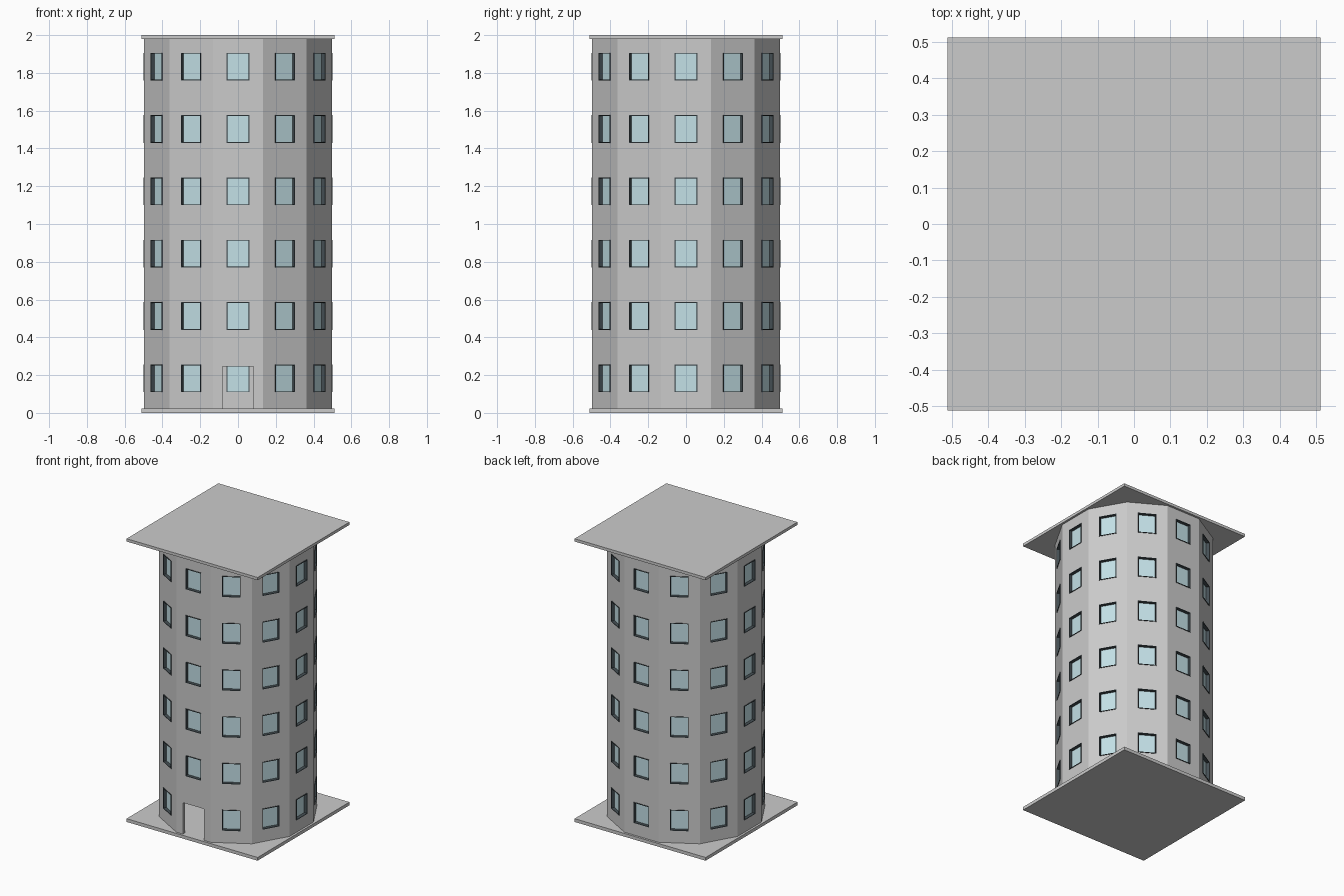
import bpy, bmesh
from math import pi, tan
from mathutils import Matrix, Vector

if "Cube" in bpy.data.objects:
    bpy.data.objects.remove(bpy.data.objects["Cube"])

SIDES, AP = 12, 0.497            # facets, distance from axis to facet
HALF = AP * tan(pi / SIDES)      # half facet width
Z0, Z1 = 0.023, 1.98             # wall bottom and top
WALL = 0.024                     # wall thickness
WIN_W, WIN_H = 0.06, 0.146       # window half width, height
DOOR_W, DOOR_TOP = 0.083, 0.245
sills = [0.11 + 0.33 * i for i in range(6)]
turns = [Matrix.Rotation(2 * pi * k / SIDES, 4, 'Z') for k in range(SIDES)]


def material(name, rgb):
    m = bpy.data.materials.new(name)
    m.diffuse_color = (*rgb, 1)
    m.use_nodes = True
    m.node_tree.nodes["Principled BSDF"].inputs["Base Color"].default_value = m.diffuse_color
    return m


def add_box(bm, lo, hi, mat=Matrix()):
    lo, hi = Vector(lo), Vector(hi)
    size = Matrix.Diagonal((*(hi - lo), 1))
    bmesh.ops.create_cube(bm, size=1, matrix=mat @ Matrix.Translation((lo + hi) / 2) @ size)


def finish(bm, name, mat=None):
    me = bpy.data.meshes.new(name)
    bm.to_mesh(me)
    bm.free()
    ob = bpy.data.objects.new(name, me)
    bpy.context.collection.objects.link(ob)
    if mat:
        me.materials.append(mat)
    return ob


# Square base and roof slabs
for name, lo, hi in (("base_slab", 0, Z0), ("roof_slab", Z1, 2.0)):
    bm = bmesh.new()
    add_box(bm, (-0.512, -0.512, lo), (0.512, 0.512, hi))
    finish(bm, name)

# Hollow twelve-sided wall with window openings and a front doorway
us = [-HALF, -DOOR_W, -WIN_W, WIN_W, DOOR_W, HALF]
zs = sorted([Z0, DOOR_TOP, Z1] + sills + [s + WIN_H for s in sills])
bm = bmesh.new()
for k, turn in enumerate(turns):
    for u0, u1 in zip(us, us[1:]):
        for z0, z1 in zip(zs, zs[1:]):
            u, z = abs(u0 + u1) / 2, (z0 + z1) / 2
            row = next((i for i, s in enumerate(sills) if s < z < s + WIN_H), None)
            window = u < WIN_W and row is not None and (k, row) != (0, 0)
            door = k == 0 and u < DOOR_W and z < DOOR_TOP
            if not (window or door):
                pts = ((u0, z0), (u1, z0), (u1, z1), (u0, z1))
                bm.faces.new([bm.verts.new(turn @ Vector((a, -AP, b))) for a, b in pts])
bmesh.ops.remove_doubles(bm, verts=bm.verts, dist=1e-4)
wall = finish(bm, "tower_wall")
solid = wall.modifiers.new("thickness", 'SOLIDIFY')
solid.thickness, solid.offset, solid.use_even_offset = WALL, -1, True

# Dark window frames and recessed glass panes
frames, panes = bmesh.new(), bmesh.new()
T = 0.004
front, back = -AP - 0.004, -AP + WALL + 0.001
for k, turn in enumerate(turns):
    for row, s in enumerate(sills):
        if (k, row) == (0, 0):
            continue
        top = s + WIN_H
        for x in (-WIN_W, WIN_W - T):
            add_box(frames, (x, front, s), (x + T, back, top), turn)
        for z in (s, top - T):
            add_box(frames, (-WIN_W + T, front, z), (WIN_W - T, back, z + T), turn)
        add_box(panes, (-WIN_W + T, back - 0.006, s + T), (WIN_W - T, back, top - T), turn)
finish(frames, "window_frames", material("dark_frame", (0.06, 0.08, 0.09)))
finish(panes, "window_panes", material("pale_glass", (0.55, 0.75, 0.8)))
